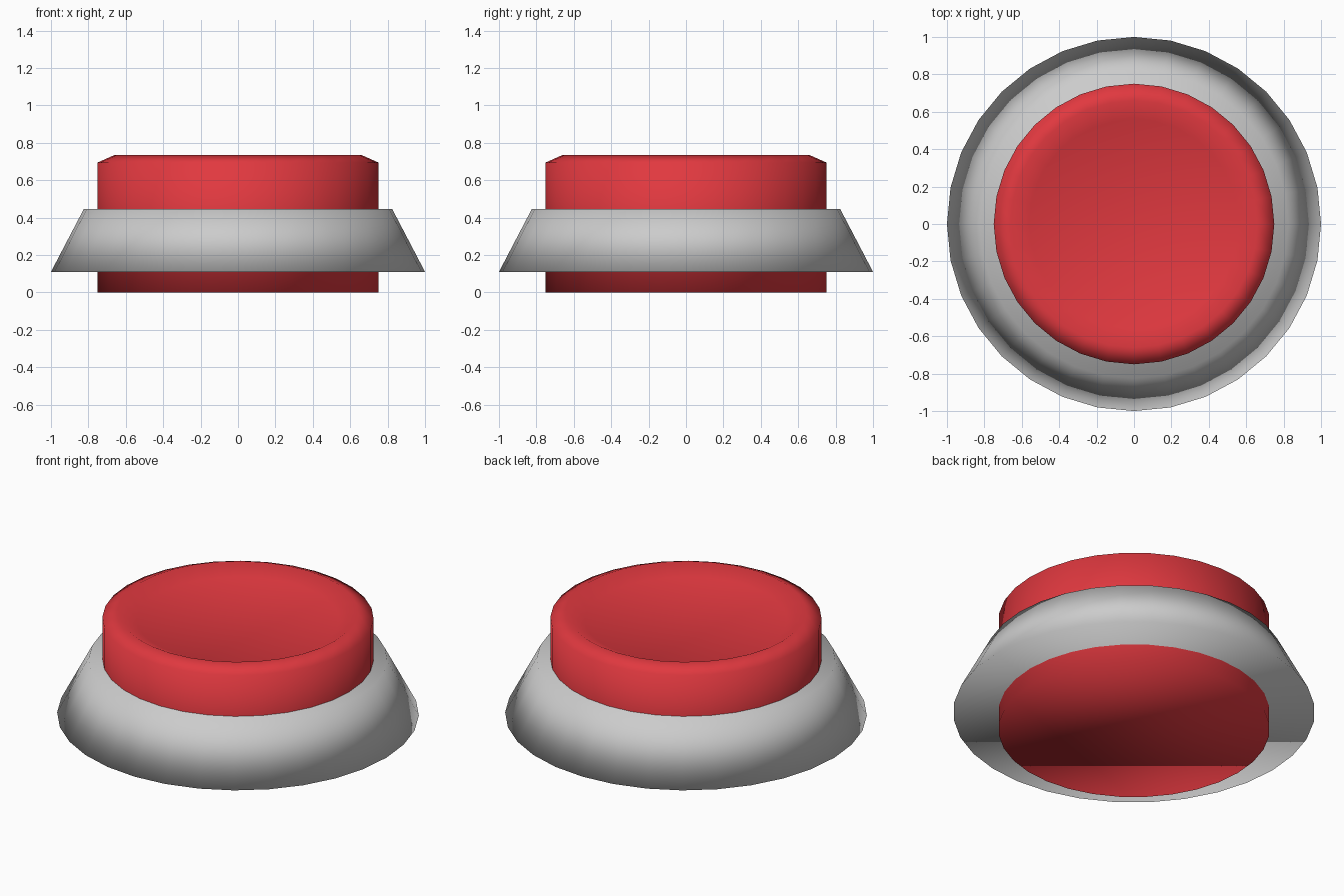
import bpy, bmesh, math

if "Cube" in bpy.data.objects:
    bpy.data.objects.remove(bpy.data.objects["Cube"])

SIDES = 32


def lathe(name, profile, color=None):
    """Spin a (radius, height) profile into a closed, fully smooth solid."""
    bm = bmesh.new()
    rings = []
    for r, z in profile:
        rings.append([bm.verts.new((r * math.cos(2 * math.pi * i / SIDES),
                                    r * math.sin(2 * math.pi * i / SIDES), z))
                      for i in range(SIDES)])
    for low, high in zip(rings, rings[1:]):
        for i in range(SIDES):
            j = (i + 1) % SIDES
            bm.faces.new((low[i], low[j], high[j], high[i]))
    bm.faces.new(rings[0][::-1])
    bm.faces.new(rings[-1])
    for f in bm.faces:
        f.smooth = True
    mesh = bpy.data.meshes.new(name)
    bm.to_mesh(mesh)
    bm.free()
    obj = bpy.data.objects.new(name, mesh)
    bpy.context.collection.objects.link(obj)
    if color:
        mat = bpy.data.materials.new(name + "_color")
        mat.diffuse_color = color
        mat.use_nodes = True
        mat.node_tree.nodes["Principled BSDF"].inputs["Base Color"].default_value = mat.diffuse_color
        mesh.materials.append(mat)
    return obj


# Sloped grey collar
lathe("collar", [(1.0, 0.11), (0.825, 0.445)])

# Red push button with chamfered rim and shallow dished top
lathe("button", [(0.75, 0.0), (0.75, 0.695), (0.66, 0.735), (0.56, 0.685)],
      (0.75, 0.04, 0.05, 1))
